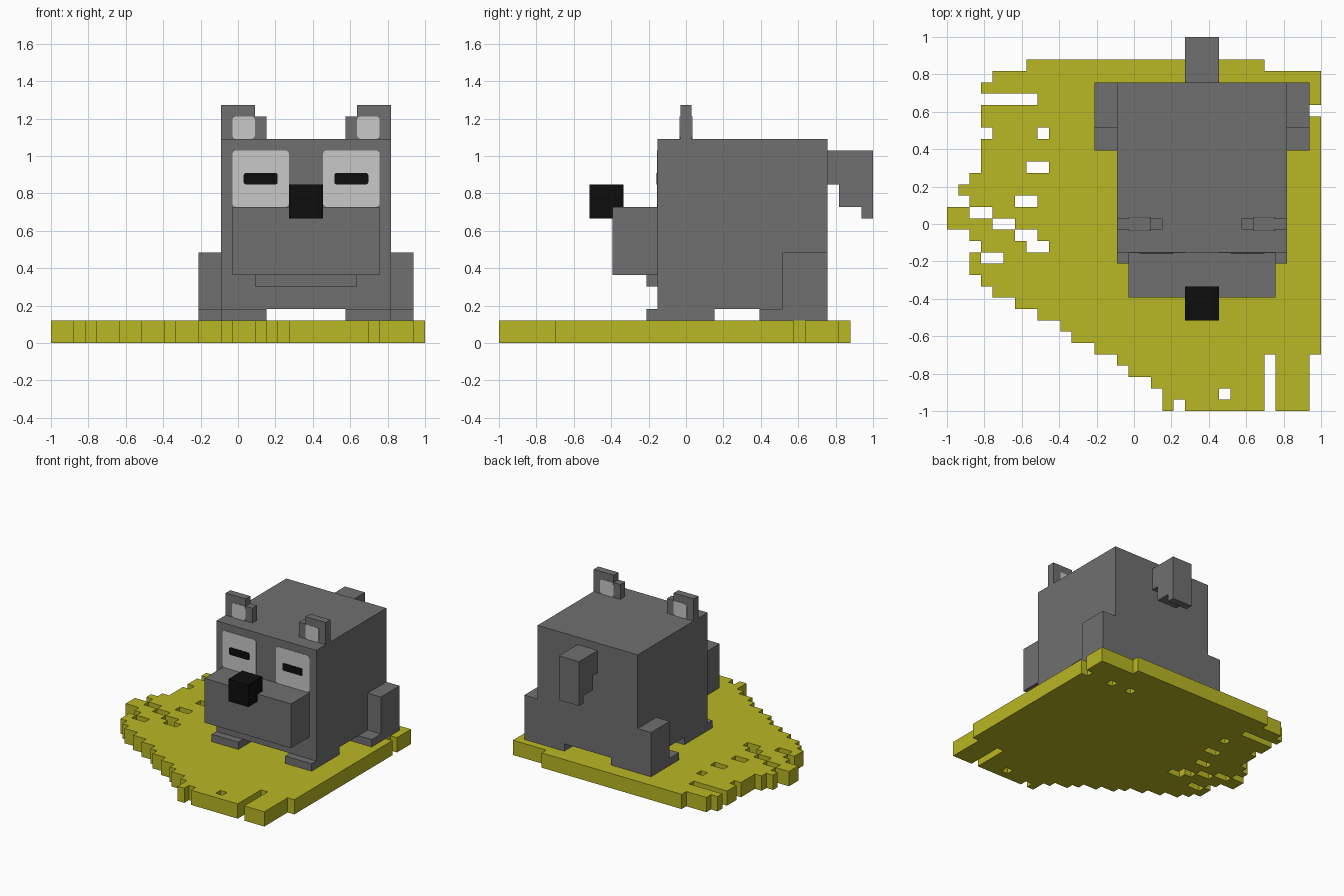
import bpy, bmesh, math

if "Cube" in bpy.data.objects:
    bpy.data.objects.remove(bpy.data.objects["Cube"])

U = 2 / 33          # one block of the 33-block grid
MID = 45            # mirroring the animal: x -> MID - x (in blocks)


def material(name, rgb):
    m = bpy.data.materials.new(name)
    m.diffuse_color = (*rgb, 1)
    m.use_nodes = True
    m.node_tree.nodes["Principled BSDF"].inputs["Base Color"].default_value = m.diffuse_color
    return m


GREY = material("grey fur", (0.162, 0.162, 0.162))
LIGHT = material("light grey", (0.578, 0.578, 0.578))
BLACK = material("black", (0.004, 0.004, 0.004))
YELLOW = material("mustard yellow", (0.485, 0.473, 0.017))


def at(x, y, z):
    return (x * U - 1, y * U - 1, z * U)


def finish(bm, name, mat):
    bmesh.ops.recalc_face_normals(bm, faces=bm.faces)
    me = bpy.data.meshes.new(name)
    bm.to_mesh(me)
    bm.free()
    me.materials.append(mat)
    ob = bpy.data.objects.new(name, me)
    bpy.context.collection.objects.link(ob)
    return ob


def prism(name, mat, points, axis, lo, hi):
    """Extrude a profile given in blocks: (y, z) along 'x' or (x, z) along 'y'."""
    bm = bmesh.new()
    place = (lambda p, d: at(d, *p)) if axis == 'x' else (lambda p, d: at(p[0], d, p[1]))
    a = [bm.verts.new(place(p, lo)) for p in points]
    b = [bm.verts.new(place(p, hi)) for p in points]
    n = len(points)
    bm.faces.new(a)
    bm.faces.new(b[::-1])
    for i in range(n):
        j = (i + 1) % n
        bm.faces.new((a[i], b[i], b[j], a[j]))
    return finish(bm, name, mat)


def box(name, mat, x, y, z):
    pts = [(x[0], z[0]), (x[1], z[0]), (x[1], z[1]), (x[0], z[1])]
    return prism(name, mat, pts, 'y', *y)


def plate(name, mat, x, z, y, depth, r):
    """Thin rounded plate whose outer face is depth blocks in front of y."""
    pts = []
    corners = [(x[1] - r, z[1] - r), (x[0] + r, z[1] - r),
               (x[0] + r, z[0] + r), (x[1] - r, z[0] + r)]
    for k, (cx, cz) in enumerate(corners):
        for s in range(4):
            t = math.pi / 2 * (k + s / 3)
            pts.append((cx + r * math.cos(t), cz + r * math.sin(t)))
    return prism(name, mat, pts, 'y', *sorted((y, y - depth)))


def flip(x, side):
    return x if side == "left" else (MID - x[1], MID - x[0])


# ragged ground slab: left and right block of every row, then the gaps in it
left = [19, 19, 18, 16, 15, 13, 11, 10, 8, 6, 4, 3, 2, 2, 3, 2, 0, 0, 2, 1, 2,
        3, 3, 3, 4, 3, 3, 8, 3, 4, 7]
right = [33] * 31
right[0:5] = [32] * 5
right[26], right[30] = 32, 28
gaps = [(0, 20, 21), (1, 24, 25), (13, 3, 5), (14, 7, 9), (15, 6, 8), (16, 4, 6),
        (17, 2, 4), (18, 6, 8), (21, 7, 9), (24, 8, 9), (26, 28, 29), (26, 25, 26)]
gaps += [(j, 28, 29) for j in range(5)]
bm = bmesh.new()
grid = {}


def corner(i, j):
    if (i, j) not in grid:
        grid[i, j] = bm.verts.new(at(i, j, 0))
    return grid[i, j]


for j in range(31):
    for i in range(left[j], right[j]):
        if not any(g[0] == j and g[1] <= i < g[2] for g in gaps):
            bm.faces.new((corner(i, j), corner(i + 1, j),
                          corner(i + 1, j + 1), corner(i, j + 1)))
ext = bmesh.ops.extrude_face_region(bm, geom=bm.faces[:], use_keep_orig=True)
bmesh.ops.translate(bm, vec=(0, 0, 2 * U),
                    verts=[v for v in ext["geom"] if isinstance(v, bmesh.types.BMVert)])
finish(bm, "ground_slab", YELLOW)

# body and face
box("body", GREY, (15, 30), (14, 29), (3, 18))
box("muzzle", GREY, (16, 29), (10, 14), (6, 12))
box("chin", GREY, (18, 27), (13, 14), (5, 6))
box("nose", BLACK, (21, 24), (8, 11), (11, 14))

# stepped tail
prism("tail", GREY, [(29, 14), (30, 14), (30, 12), (32, 12), (32, 11), (33, 11),
                     (33, 17), (29, 17)], 'x', 21, 24)

# paired parts
for side in ("left", "right"):
    box("front_foot_" + side, GREY, flip((15, 19), side), (13, 19), (2, 3))
    box("hind_foot_" + side, GREY, flip((13, 19), side), (23, 29), (2, 3))
    box("hind_leg_" + side, GREY, flip((13, 15), side), (25, 29), (3, 8))
    ear = [(15, 18), (19, 18), (19, 20), (18, 20), (18, 21), (15, 21)]
    if side == "right":
        ear = [(MID - x, z) for x, z in ear]
    prism("ear_" + side, GREY, ear, 'y', 16, 17)
    plate("inner_ear_front_" + side, LIGHT, flip((16, 18), side), (18, 20), 16, 0.06, 0.35)
    plate("inner_ear_back_" + side, LIGHT, flip((16, 18), side), (18, 20), 17, -0.06, 0.35)
    plate("eye_patch_" + side, LIGHT, flip((16, 21), side), (12, 17), 14, 0.06, 0.35)
    plate("eye_" + side, BLACK, flip((17, 20), side), (14, 15), 14, 0.12, 0.2)
